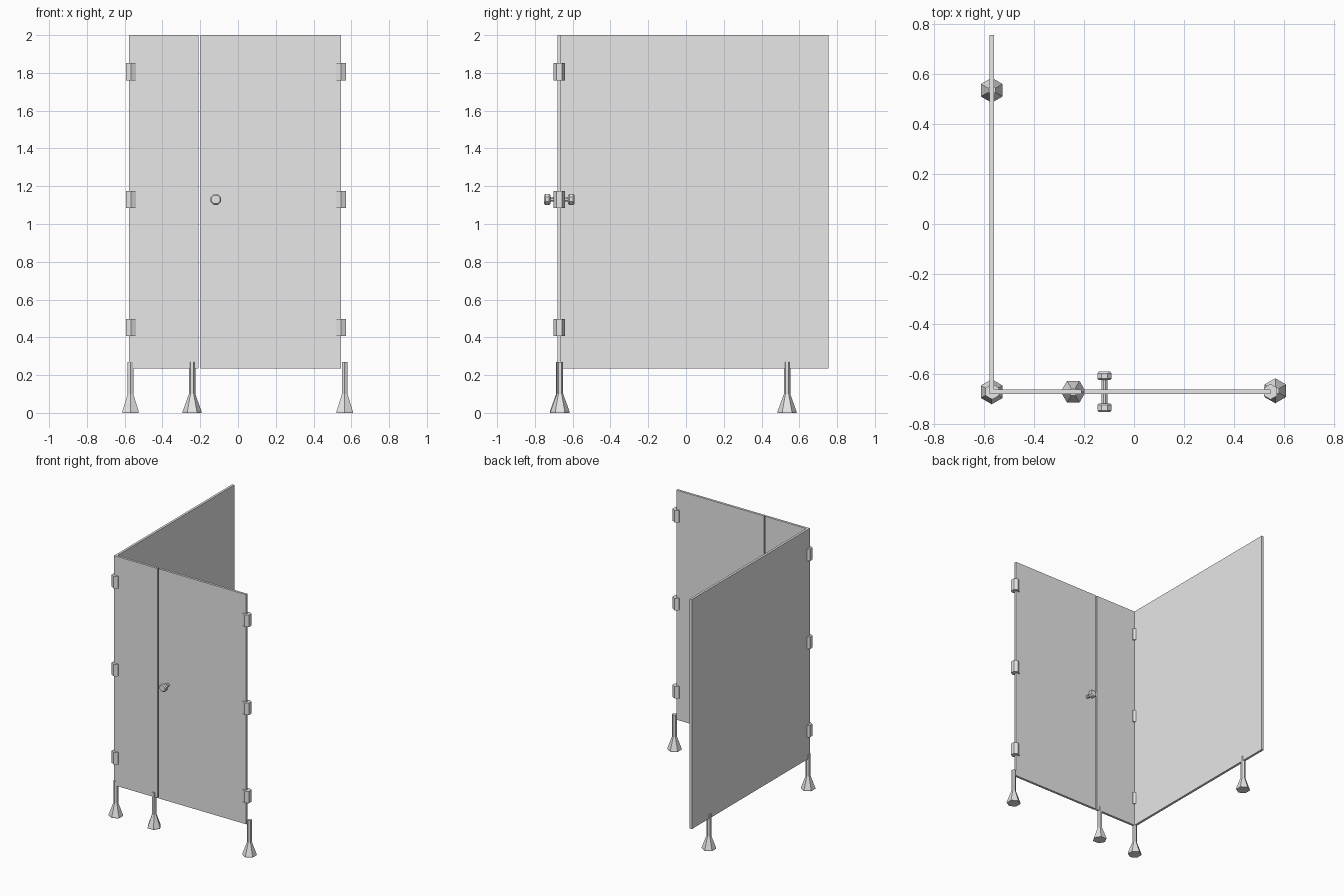
import bpy, bmesh, math
from mathutils import Matrix

if "Cube" in bpy.data.objects:
    bpy.data.objects.remove(bpy.data.objects["Cube"], do_unlink=True)

grey = bpy.data.materials.new("light_grey")
grey.use_nodes = True
colour = (0.8, 0.8, 0.8, 1)
grey.diffuse_color = colour
grey.node_tree.nodes["Principled BSDF"].inputs["Base Color"].default_value = colour


def finish(name, bm):
    """Turn a bmesh into a flat shaded object."""
    bmesh.ops.recalc_face_normals(bm, faces=bm.faces)
    mesh = bpy.data.meshes.new(name)
    bm.to_mesh(mesh)
    bm.free()
    mesh.materials.append(grey)
    obj = bpy.data.objects.new(name, mesh)
    bpy.context.collection.objects.link(obj)
    return obj


def panel(name, x, y, z):
    """Box between the given (low, high) ranges."""
    bm = bmesh.new()
    bmesh.ops.create_cube(bm, size=1)
    for v in bm.verts:
        for i, (low, high) in enumerate((x, y, z)):
            v.co[i] = high if v.co[i] > 0 else low
    return finish(name, bm)


def turned(name, profile, sides, phase, place):
    """Faceted solid from (radius, height) rings around z, then placed."""
    bm = bmesh.new()
    rings = []
    for r, h in profile:
        angles = [phase + math.tau * k / sides for k in range(sides)]
        rings.append([bm.verts.new((r * math.cos(a), r * math.sin(a), h)) for a in angles])
    for low, high in zip(rings, rings[1:]):
        for k in range(sides):
            n = (k + 1) % sides
            bm.faces.new((low[k], low[n], high[n], high[k]))
    bm.faces.new(rings[0])
    bm.faces.new(rings[-1])
    bm.transform(place)
    return finish(name, bm)


# Partition panels
FRONT_Y = -0.671
front = (FRONT_Y - 0.009, FRONT_Y + 0.009)
height = (0.235, 2.0)
panel("side_wall", (-0.578, -0.56), (front[0], 0.755), height)
panel("front_wall", (-0.56, -0.209), front, height)
panel("door", (-0.199, 0.546), front, height)

# Flared hexagonal feet
foot = [(0.05, 0), (0.05, 0.008), (0.017, 0.1), (0.017, 0.27)]
quarter = math.pi / 2
for name, x, y, phase in (
    ("corner_foot", -0.569, FRONT_Y, quarter),
    ("middle_foot", -0.243, FRONT_Y, 0),
    ("door_foot", 0.565, -0.667, quarter),
    ("back_foot", -0.569, 0.535, quarter),
):
    turned(name, foot, 6, phase, Matrix.Translation((x, y, 0)))

# Hexagonal hinges on both edges of the front
hinge = [(0.031, -0.046), (0.031, 0.046)]
for side, x in (("wall", -0.567), ("door", 0.546)):
    for level, z in (("lower", 0.452), ("middle", 1.13), ("upper", 1.806)):
        turned(f"{side}_{level}_hinge", hinge, 6, quarter, Matrix.Translation((x, FRONT_Y, z)))

# Door knobs on one shaft through the door
centre = Matrix.Translation((-0.118, FRONT_Y, 1.13))
turned("knob_shaft", [(0.013, -0.06), (0.013, 0.06)], 8, math.pi / 8,
       centre @ Matrix.Rotation(quarter, 4, "X"))
knob = [(0.024, 0.047), (0.031, 0.053), (0.031, 0.074), (0.024, 0.081)]
for name, turn in (("outer_knob", quarter), ("inner_knob", -quarter)):
    turned(name, knob, 8, math.pi / 8, centre @ Matrix.Rotation(turn, 4, "X"))
